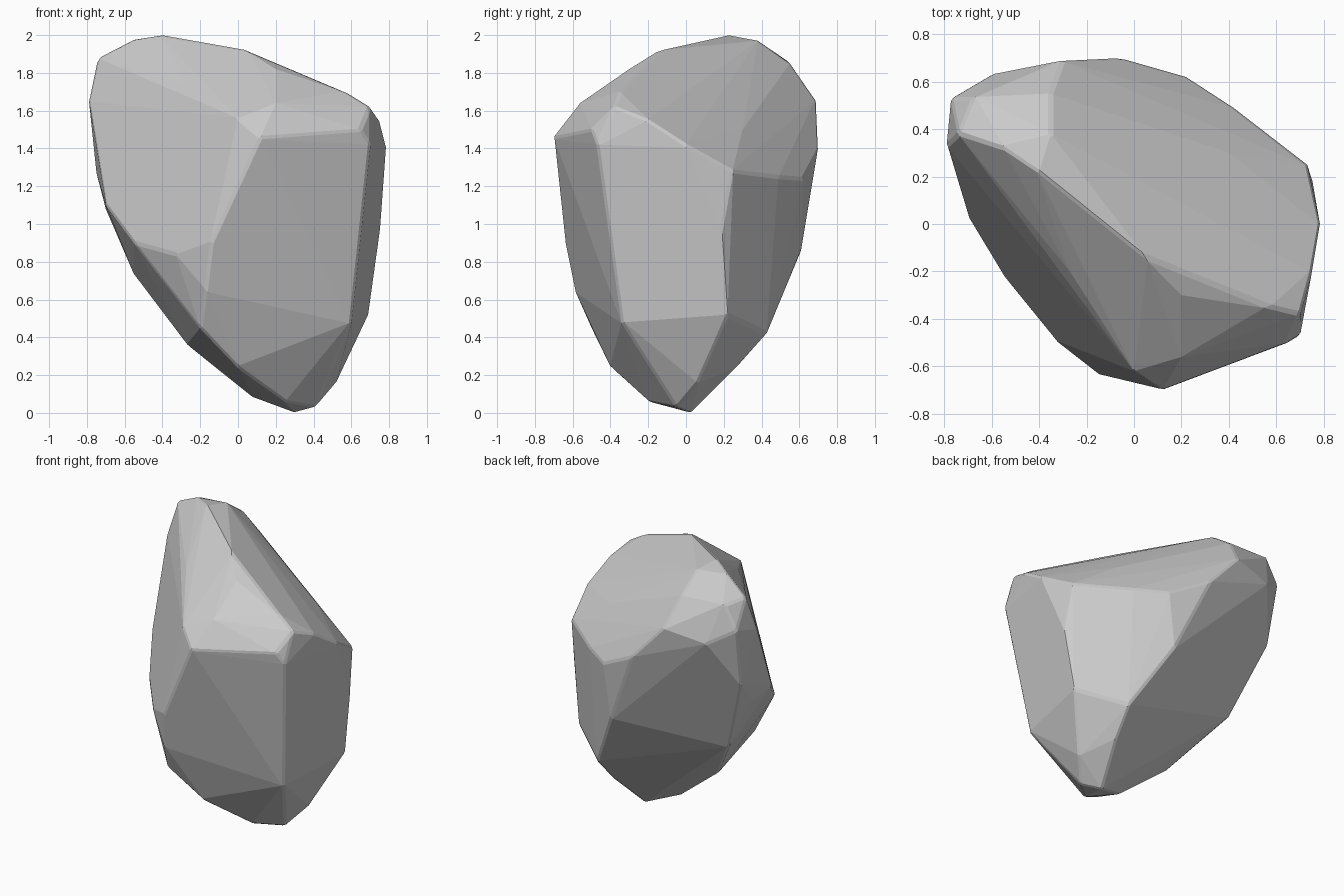
import bpy
import bmesh
import math

if "Cube" in bpy.data.objects:
    bpy.data.objects.remove(bpy.data.objects["Cube"])

# Worn ridges that bound the broad facets of the boulder
crown = [(-.4, .22, 2), (-.35, .38, 1.97), (-.55, .32, 1.98), (.05, -.14, 1.92),
         (.2, -.3, 1.82), (.57, -.35, 1.7), (-.27, -.2, 1.74)]
left_corner = [(-.77, .53, 1.7), (-.68, .53, 1.86), (-.74, .38, 1.88),
               (-.79, .33, 1.65), (-.75, .45, 1.27), (-.6, .63, 1.6)]
right_corner = [(.7, -.38, 1.62), (.7, -.47, 1.42), (.65, -.5, 1.5),
                (.75, -.2, 1.55), (.785, 0, 1.42)]
front_ridge = [(.12, -.7, 1.46), (.2, -.56, 1.64), (0, -.62, 1.56), (-.14, -.64, .9),
               (-.17, -.59, .65), (-.2, -.5, .45), (0, -.4, .24)]
left_ridge = [(-.33, -.49, .84), (-.55, -.22, .9), (-.7, .03, 1.1), (-.7, .25, 1.08),
              (-.55, .3, .73), (-.27, .02, .36)]
back_ridge = [(-.3, .69, 1.65), (-.06, .7, 1.39), (-.35, .55, 1.85), (-.12, .45, 1.76),
              (.22, .62, 1.24), (.42, .49, 1.25), (.4, .3, 1.5), (.17, .61, .85),
              (.4, .43, .42)]
right_ridge = [(.73, .25, 1.28), (.75, .19, .95), (.69, .22, .52), (.6, -.34, .48)]
foot = [(.08, -.05, .08), (.25, -.2, .06), (.3, .03, 0), (.41, -.05, .03),
        (.52, .06, .16), (.38, .27, .24)]

# Wrap all ridges in one faceted skin
bm = bmesh.new()
for ridge in (crown, left_corner, right_corner, front_ridge,
              left_ridge, back_ridge, right_ridge, foot):
    for p in ridge:
        bm.verts.new(p)
bmesh.ops.convex_hull(bm, input=bm.verts[:])
loose = [v for v in bm.verts if not v.link_faces]
bmesh.ops.delete(bm, geom=loose, context='VERTS')

# Merge nearly flat triangles into larger facets
bmesh.ops.dissolve_limit(bm, angle_limit=math.radians(2),
                         verts=bm.verts[:], edges=bm.edges[:])
bmesh.ops.recalc_face_normals(bm, faces=bm.faces[:])

mesh = bpy.data.meshes.new("boulder")
bm.to_mesh(mesh)
bm.free()
boulder = bpy.data.objects.new("boulder", mesh)
bpy.context.collection.objects.link(boulder)

# Slightly worn edges
bevel = boulder.modifiers.new("worn_edges", 'BEVEL')
bevel.width = 0.012
bevel.segments = 1
bevel.limit_method = 'ANGLE'
bevel.angle_limit = math.radians(25)
